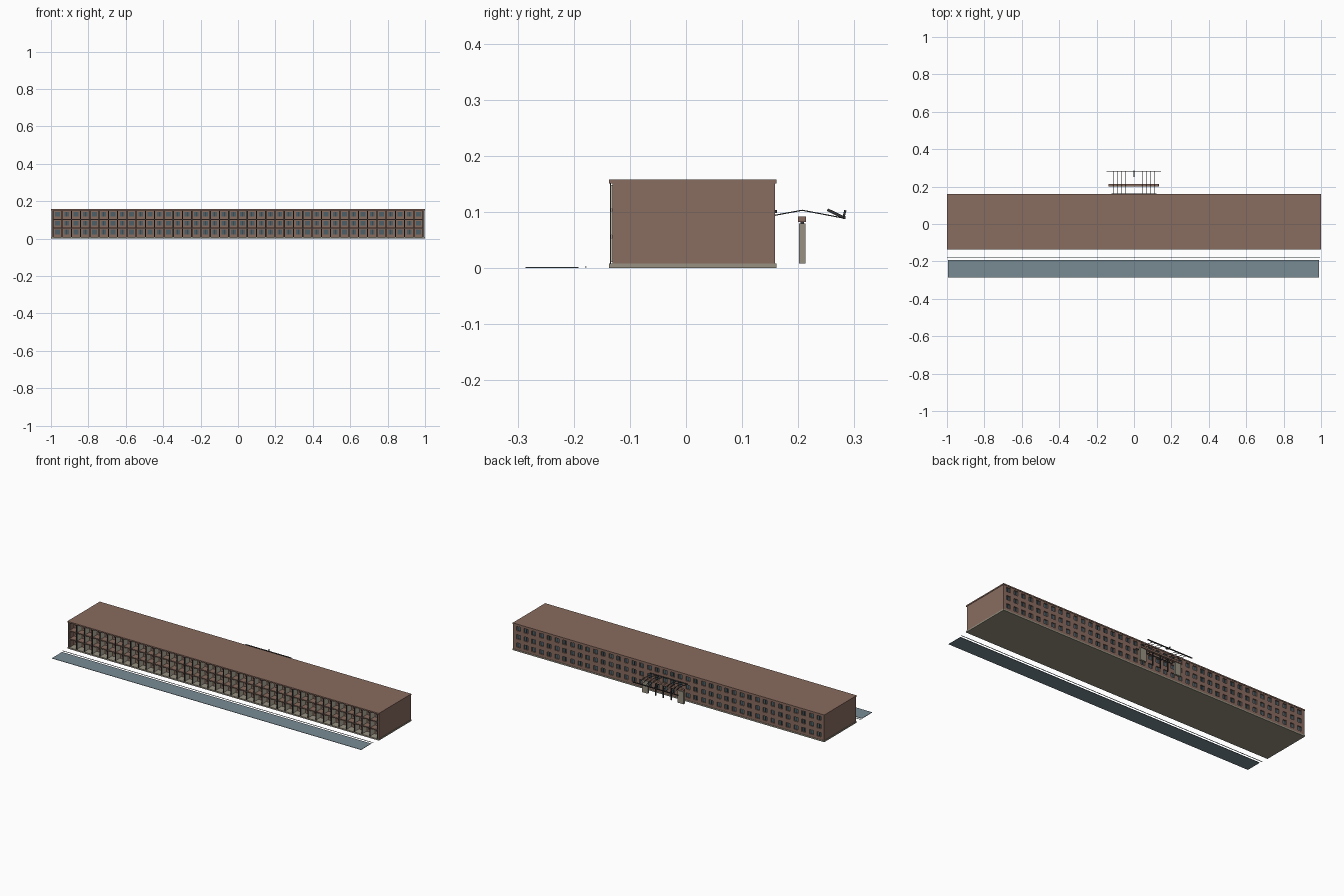
import bpy, bmesh
from mathutils import Vector, Matrix

if "Cube" in bpy.data.objects:
    bpy.data.objects.remove(bpy.data.objects["Cube"])


def material(name, rgb):
    m = bpy.data.materials.new(name)
    m.diffuse_color = (*rgb, 1)
    m.use_nodes = True
    m.node_tree.nodes["Principled BSDF"].inputs["Base Color"].default_value = m.diffuse_color
    return m


BROWN = material("brown brick", (0.25, 0.15, 0.115))
BEIGE = material("beige concrete", (0.31, 0.285, 0.22))
PALE = material("pale fin panel", (0.50, 0.47, 0.37))
BLUE = material("blue grey paving", (0.19, 0.26, 0.295))
GLASS = material("dark glass", (0.075, 0.115, 0.135))
DARK = material("dark metal", (0.035, 0.035, 0.035))


def add_box(bm, lo, hi):
    lo, hi = Vector(lo), Vector(hi)
    bmesh.ops.create_cube(bm, size=1, matrix=Matrix.Translation((lo + hi) / 2)
                          @ Matrix.Diagonal((*(hi - lo), 1)))


def add_bar(bm, p, q, t):
    # Square bar of thickness t between two points
    p, q = Vector(p), Vector(q)
    d = q - p
    rot = d.to_track_quat('Z', 'Y').to_matrix().to_4x4()
    bmesh.ops.create_cube(bm, size=1, matrix=Matrix.Translation((p + q) / 2) @ rot
                          @ Matrix.Diagonal((t, t, d.length, 1)))


def part(name, mat, boxes=(), bars=()):
    bm = bmesh.new()
    for lo, hi in boxes:
        add_box(bm, lo, hi)
    for p, q, t in bars:
        add_bar(bm, p, q, t)
    me = bpy.data.meshes.new(name)
    bm.to_mesh(me)
    bm.free()
    me.materials.append(mat)
    ob = bpy.data.objects.new(name, me)
    bpy.context.collection.objects.link(ob)
    return ob


BAYS = 40
PITCH = 1.98 / BAYS
edges = [-0.99 + i * PITCH for i in range(BAYS + 1)]
centres = [x + PITCH / 2 for x in edges[:-1]]
Z0, Z1 = 0.008, 0.151
FLOOR = (Z1 - Z0) / 3
floors = [Z0 + i * FLOOR for i in range(3)]

# Main shell
part("base_slab", BEIGE, [((-1, -0.137, 0), (1, 0.161, Z0))])
part("roof_slab", BROWN, [((-1, -0.137, Z1), (1, 0.161, 0.158))])
part("end_walls", BROWN, [((s - 0.005, -0.131, Z0), (s + 0.005, 0.159, Z1))
                          for s in (-0.993, 0.993)])
part("window_glass", GLASS, [((-0.99, -0.085, Z0), (0.99, 0.153, Z1))])


# Brick piers and bands standing proud of the glass, on both long sides
def facade(name, y0, y1):
    w = 0.012
    boxes = [((x - w, y0, Z0), (x + w, y1, Z1)) for x in edges[1:-1]]
    boxes += [((-0.99, y0, Z0), (-0.99 + w, y1, Z1)),
              ((0.99 - w, y0, Z0), (0.99, y1, Z1))]
    for z in floors:
        boxes.append(((-0.99, y0, z), (0.99, y1, z + 0.015)))
        boxes.append(((-0.99, y0, z + 0.040), (0.99, y1, z + FLOOR)))
    part(name, BROWN, boxes)


facade("rear_brickwork", 0.150, 0.159)
facade("front_brickwork", -0.092, -0.083)

# Window bars
part("window_bars", DARK,
     [((x - 0.001, y, z + 0.015), (x + 0.001, y + 0.004, z + 0.040))
      for x in centres for z in floors for y in (0.151, -0.088)])

# Sunshade grid on the front: upright fins, floor ledges, thin dark edges
part("front_fins", PALE, [((x - 0.002, -0.134, z + 0.003), (x + 0.002, -0.09, z + FLOOR - 0.003))
                          for x in edges[1:] for z in floors])
part("front_ledges", BROWN, [((-0.99, -0.133, z - 0.003), (0.99, -0.09, z + 0.003))
                             for z in floors[1:]])
part("fin_trim", DARK, [((x - 0.003, -0.1355, Z0), (x + 0.003, -0.134, Z1)) for x in edges])

# Paving and kerb line in front
part("front_paving", BLUE, [((-0.995, -0.286, 0), (0.99, -0.192, 0.002))])
part("kerb_line", BLUE, [((-1, -0.180, 0.001), (0.995, -0.177, 0.003))])

# Rear entrance canopy: end piers, posts, beam
part("canopy_piers", BEIGE, [((s * 0.115 - 0.019, 0.201, Z0), (s * 0.115 + 0.019, 0.213, 0.079))
                             for s in (-1, 1)])
part("canopy_posts", DARK, [((x - 0.003, 0.204, Z0), (x + 0.003, 0.210, 0.082))
                            for x in (-0.105, -0.05, 0, 0.05, 0.105)])
part("canopy_beam", BROWN, [((-0.135, 0.200, 0.082), (0.13, 0.214, 0.092))])

# Bent rafters, wall rail and front rail
bars = []
for x in (0.045, 0.065, 0.09, 0.11):
    for s in (-1, 1):
        bars.append(((s * x, 0.158, 0.094), (s * x, 0.207, 0.103), 0.002))
        bars.append(((s * x, 0.207, 0.103), (s * x, 0.281, 0.089), 0.002))
bars.append(((-0.148, 0.282, 0.090), (0.145, 0.282, 0.090), 0.005))
bars.append(((-0.12, 0.160, 0.101), (0.12, 0.160, 0.101), 0.005))
part("canopy_rafters", DARK, bars=bars)

# Small bracket at the middle of the front rail
part("canopy_bracket", DARK, bars=[((0, 0.252, 0.104), (0, 0.281, 0.090), 0.005),
                                   ((0, 0.280, 0.088), (0, 0.284, 0.103), 0.004)])
